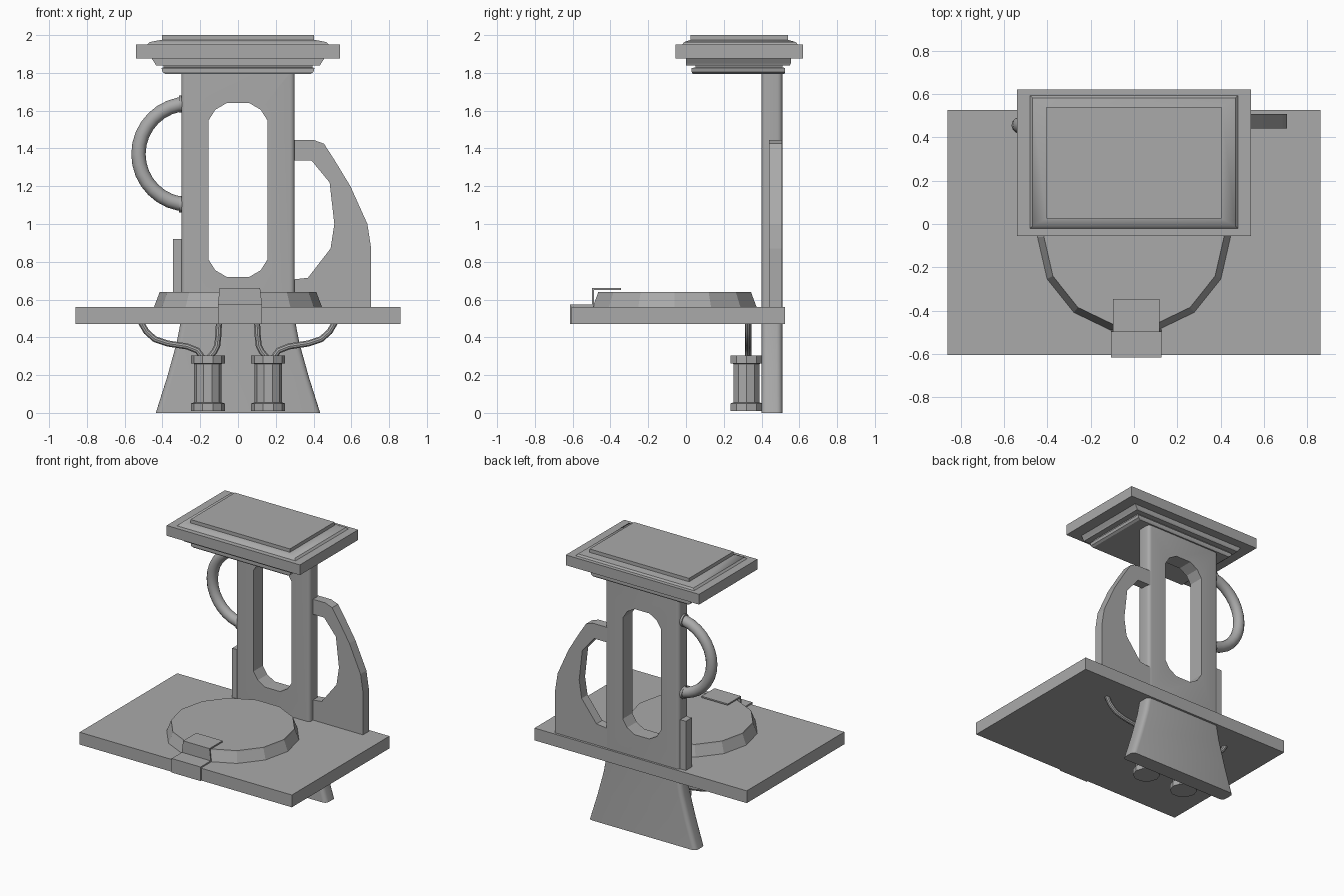
import bpy, bmesh
from math import sin, cos, pi, radians
from mathutils import Vector

if "Cube" in bpy.data.objects:
    bpy.data.objects.remove(bpy.data.objects["Cube"])

GREY = (0.4, 0.4, 0.4, 1)
mat = bpy.data.materials.new("plain grey")
mat.use_nodes = True
mat.diffuse_color = GREY
mat.node_tree.nodes["Principled BSDF"].inputs["Base Color"].default_value = GREY


def finish(name, bm, smooth=False):
    """Turn a bmesh into a named object with the shared material."""
    bmesh.ops.recalc_face_normals(bm, faces=bm.faces)
    me = bpy.data.meshes.new(name)
    bm.to_mesh(me)
    bm.free()
    me.materials.append(mat)
    ob = bpy.data.objects.new(name, me)
    bpy.context.collection.objects.link(ob)
    if smooth:
        bpy.ops.object.select_all(action='DESELECT')
        ob.select_set(True)
        bpy.context.view_layer.objects.active = ob
        bpy.ops.object.shade_smooth_by_angle(angle=radians(35))
    return ob


def skin(name, rings, smooth=False):
    """Bridge a stack of equal closed rings and cap both ends."""
    bm = bmesh.new()
    loops = [[bm.verts.new(p) for p in ring] for ring in rings]
    n = len(loops[0])
    for a, b in zip(loops, loops[1:]):
        for i in range(n):
            j = (i + 1) % n
            bm.faces.new((a[i], a[j], b[j], b[i]))
    bm.faces.new(loops[0])
    bm.faces.new(loops[-1])
    return finish(name, bm, smooth)


def rect(z, hx, y0, y1, r=0.0, steps=4):
    """Rectangle ring at height z, with optional rounded corners."""
    if r == 0:
        return [(hx, y1, z), (-hx, y1, z), (-hx, y0, z), (hx, y0, z)]
    pts = []
    corners = [(hx - r, y1 - r), (r - hx, y1 - r), (r - hx, y0 + r), (hx - r, y0 + r)]
    for k, (cx, cy) in enumerate(corners):
        for s in range(steps + 1):
            a = (k + s / steps) * pi / 2
            pts.append((cx + r * cos(a), cy + r * sin(a), z))
    return pts


def turned(name, x, y, sides, profile):
    """Faceted upright solid from (radius, z) pairs."""
    return skin(name, [[(x + r * cos(2 * pi * i / sides), y + r * sin(2 * pi * i / sides), z)
                        for i in range(sides)] for r, z in profile])


def slab(name, outline, y0, y1):
    """Front outline of (x, z) points extruded from y0 to y1."""
    return skin(name, [[(x, y, z) for x, z in outline] for y in (y0, y1)])


def tube(name, points, radius, sides=12):
    """Round tube through points lying in a plane of constant y."""
    pts = [Vector(p) for p in points]
    rings = []
    for i, p in enumerate(pts):
        t = (pts[min(i + 1, len(pts) - 1)] - pts[max(i - 1, 0)]).normalized()
        side = Vector((0, 1, 0))
        up = t.cross(side)
        rings.append([p + radius * (cos(2 * pi * k / sides) * side + sin(2 * pi * k / sides) * up)
                      for k in range(sides)])
    return skin(name, rings, True)


# Table
skin("table", [rect(z, 0.86, -0.605, 0.525) for z in (0.47, 0.56)])

# Flared foot below the table
skin("flared_foot", [rect(z, hx, 0.40, 0.51, 0.03) for z, hx in
                     ((0, 0.435), (0.19, 0.375), (0.37, 0.325), (0.5, 0.30))], True)

# Column with a long chamfered window
column = skin("column", [rect(z, 0.30, 0.40, 0.51, 0.025) for z in (0.5, 1.80)], True)
quarter = [(0.155, 0.37), (0.12, 0.425), (0.06, 0.46)]
half = quarter + [(-x, z) for x, z in reversed(quarter)]
window = [(x, 1.18 + z) for x, z in half] + [(-x, 1.18 - z) for x, z in half]
cutter = slab("window_cutter", window, 0.3, 0.6)
cutter.hide_render = True
mod = column.modifiers.new("window", 'BOOLEAN')
mod.object = cutter
mod.solver = 'EXACT'
bpy.context.view_layer.objects.active = column
bpy.ops.object.modifier_apply(modifier=mod.name)
bpy.data.objects.remove(cutter)

# Stepped cap
skin("cap_lower_moulding", [rect(*v) for v in (
    (1.795, 0.385, 0.035, 0.52), (1.805, 0.40, 0.03, 0.525), (1.825, 0.405, 0.03, 0.525),
    (1.83, 0.395, 0.05, 0.51), (1.842, 0.395, 0.05, 0.51))])
skin("cap_upper_moulding", [rect(*v) for v in (
    (1.84, 0.435, 0.0, 0.55), (1.85, 0.44, 0.0, 0.555), (1.876, 0.457, 0.0, 0.555))])
skin("cap_plate", [rect(z, 0.54, -0.055, 0.62) for z in (1.875, 1.95)])
skin("cap_sloped_frame", [rect(*v) for v in (
    (1.95, 0.48, -0.02, 0.592), (1.963, 0.468, -0.01, 0.582), (1.975, 0.405, 0.025, 0.54))], True)
skin("cap_top_panel", [rect(z, 0.403, 0.025, 0.54) for z in (1.97, 2.0)])

# Faceted disc on the table
turned("disc", 0, -0.06, 14, ((0.445, 0.56), (0.418, 0.63), (0.415, 0.64)))

# Stepped clip folded over the disc and the table edge
upper = [(-0.345, 0.66), (-0.497, 0.66), (-0.497, 0.573), (-0.615, 0.573), (-0.615, 0.47)]
lower = [(-0.605, 0.47), (-0.605, 0.563), (-0.487, 0.563), (-0.487, 0.65), (-0.345, 0.65)]
skin("clip", [[(0.01 + s * (0.107 if z > 0.6 else 0.117), y, z) for y, z in upper + lower]
              for s in (-1, 1)])

# Round handle with end collars on the right side
arc = [radians(90 + 180 * i / 16) for i in range(17)]
tube("handle", [(-0.26 + 0.267 * cos(a), 0.455, 1.37 + 0.267 * sin(a)) for a in arc], 0.038)
for z in (1.105, 1.635):
    tube("handle_collar", [(-0.29, 0.455, z), (-0.313, 0.455, z)], 0.044)

# Small block at the column's right foot
slab("side_block", [(-0.345, 0.55), (-0.28, 0.55), (-0.28, 0.92), (-0.345, 0.92)], 0.425, 0.495)

# Curved arm on the left side
slab("side_arm", [(0.28, 1.445), (0.40, 1.445), (0.455, 1.425), (0.51, 1.34), (0.595, 1.20),
                  (0.685, 1.0), (0.705, 0.87), (0.705, 0.55), (0.28, 0.55), (0.28, 0.705),
                  (0.37, 0.715), (0.49, 0.87), (0.51, 1.0), (0.485, 1.22), (0.39, 1.335),
                  (0.28, 1.335)], 0.44, 0.508)

# Canisters and pipes under the table
for side, s in (("left", 1), ("right", -1)):
    turned(side + "_canister", s * 0.16, 0.32, 10, (
        (0.09, 0.01), (0.09, 0.05), (0.073, 0.055), (0.073, 0.26), (0.09, 0.262), (0.09, 0.305)))
    outer = ((0.52, 0.49), (0.485, 0.43), (0.44, 0.39), (0.37, 0.367), (0.27, 0.352),
             (0.215, 0.33), (0.19, 0.295))
    inner = ((0.10, 0.49), (0.105, 0.40), (0.11, 0.355), (0.125, 0.325), (0.15, 0.295))
    for kind, path in (("outer", outer), ("inner", inner)):
        tube(side + "_" + kind + "_pipe", [(s * x, 0.33, z) for x, z in path], 0.017, 10)
